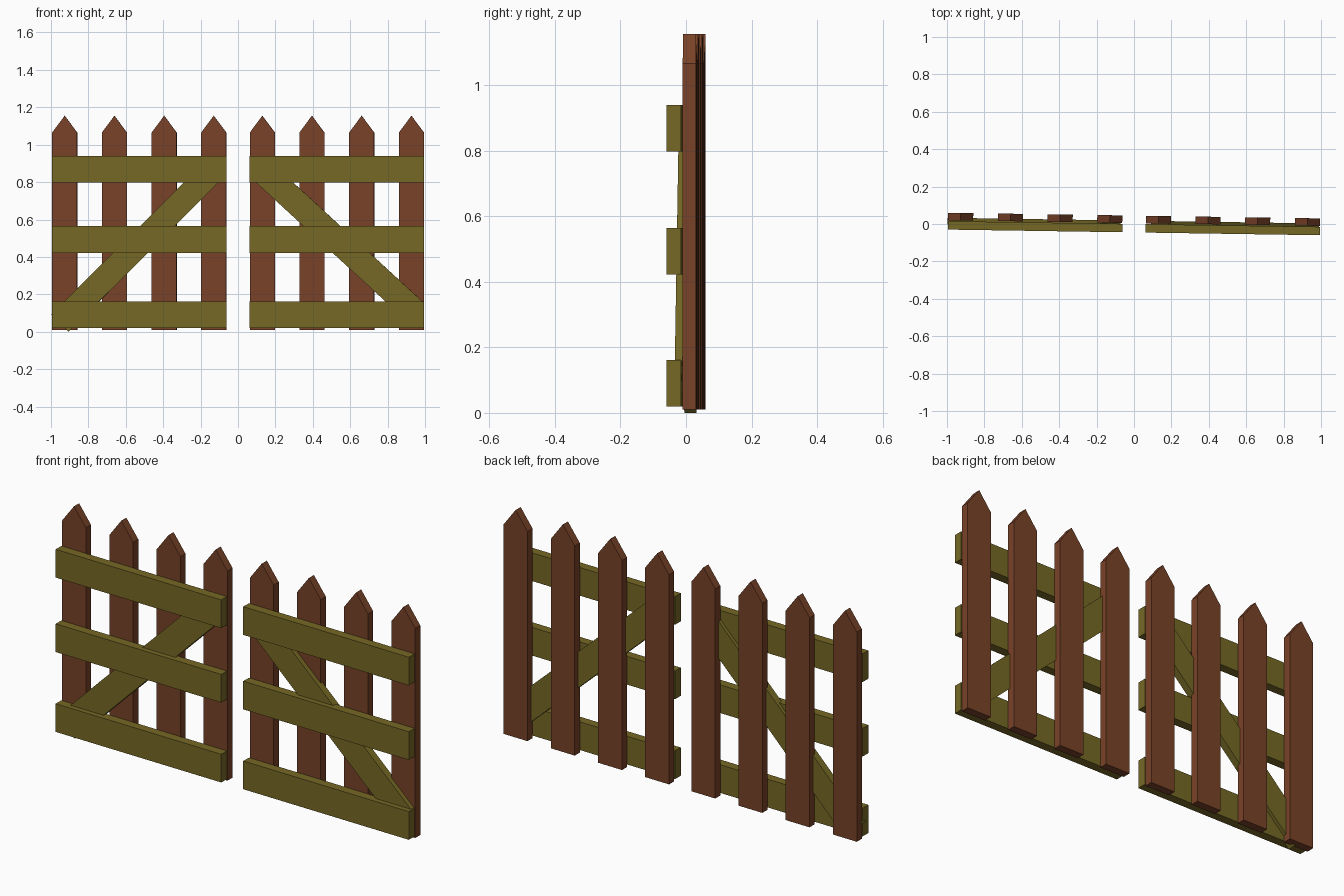
import bpy, bmesh, math
from mathutils import Matrix, Vector

if "Cube" in bpy.data.objects:
    bpy.data.objects.remove(bpy.data.objects["Cube"])

TILT = Matrix.Rotation(-0.0152, 4, 'Z')  # the whole fence is turned slightly


def material(name, rgb):
    m = bpy.data.materials.new(name)
    m.diffuse_color = (*rgb, 1)
    m.use_nodes = True
    m.node_tree.nodes["Principled BSDF"].inputs["Base Color"].default_value = m.diffuse_color
    return m


BROWN = material("brown_wood", (0.19, 0.055, 0.021))
OLIVE = material("olive_wood", (0.18, 0.14, 0.018))


def plank(name, outline, y0, y1, mat):
    """Extrude an x-z outline from y0 to y1."""
    bm = bmesh.new()
    face = bm.faces.new([bm.verts.new((x, y0, z)) for x, z in outline])
    ext = bmesh.ops.extrude_face_region(bm, geom=[face])
    moved = [v for v in ext["geom"] if isinstance(v, bmesh.types.BMVert)]
    bmesh.ops.translate(bm, verts=moved, vec=(0, y1 - y0, 0))
    bmesh.ops.recalc_face_normals(bm, faces=bm.faces)
    bm.transform(TILT)
    mesh = bpy.data.meshes.new(name)
    bm.to_mesh(mesh)
    bm.free()
    mesh.materials.append(mat)
    bpy.context.collection.objects.link(bpy.data.objects.new(name, mesh))


def brace(name, start, end, width):
    a, b = Vector(start), Vector(end)
    d = (b - a).normalized()
    n = Vector((-d.y, d.x)) * width / 2
    plank(name, [a - n, b - n, b + n, a + n], -0.019, 0.018, OLIVE)


for side, s in (("left", -1), ("right", 1)):
    # pointed pickets
    for i, c in enumerate((0.13, 0.395, 0.661, 0.927)):
        x, w = s * c, 0.067
        plank(f"{side}_picket_{i + 1}",
              [(x - w, 0.01), (x + w, 0.01), (x + w, 1.065), (x, 1.155), (x - w, 1.065)],
              0.005, 0.045, BROWN)
    # horizontal rails
    for label, z0, z1 in (("bottom", 0.02, 0.162), ("middle", 0.422, 0.564), ("top", 0.797, 0.939)):
        a, b = s * 0.062, s * 0.994
        plank(f"{side}_{label}_rail", [(a, z0), (b, z0), (b, z1), (a, z1)], -0.045, 0.0, OLIVE)

# diagonal braces, set at slightly different angles
brace("left_brace", (-0.952, 0.046), (-0.118, 0.877), 0.131)
brace("right_brace", (0.945, 0.109), (0.136, 0.853), 0.134)
